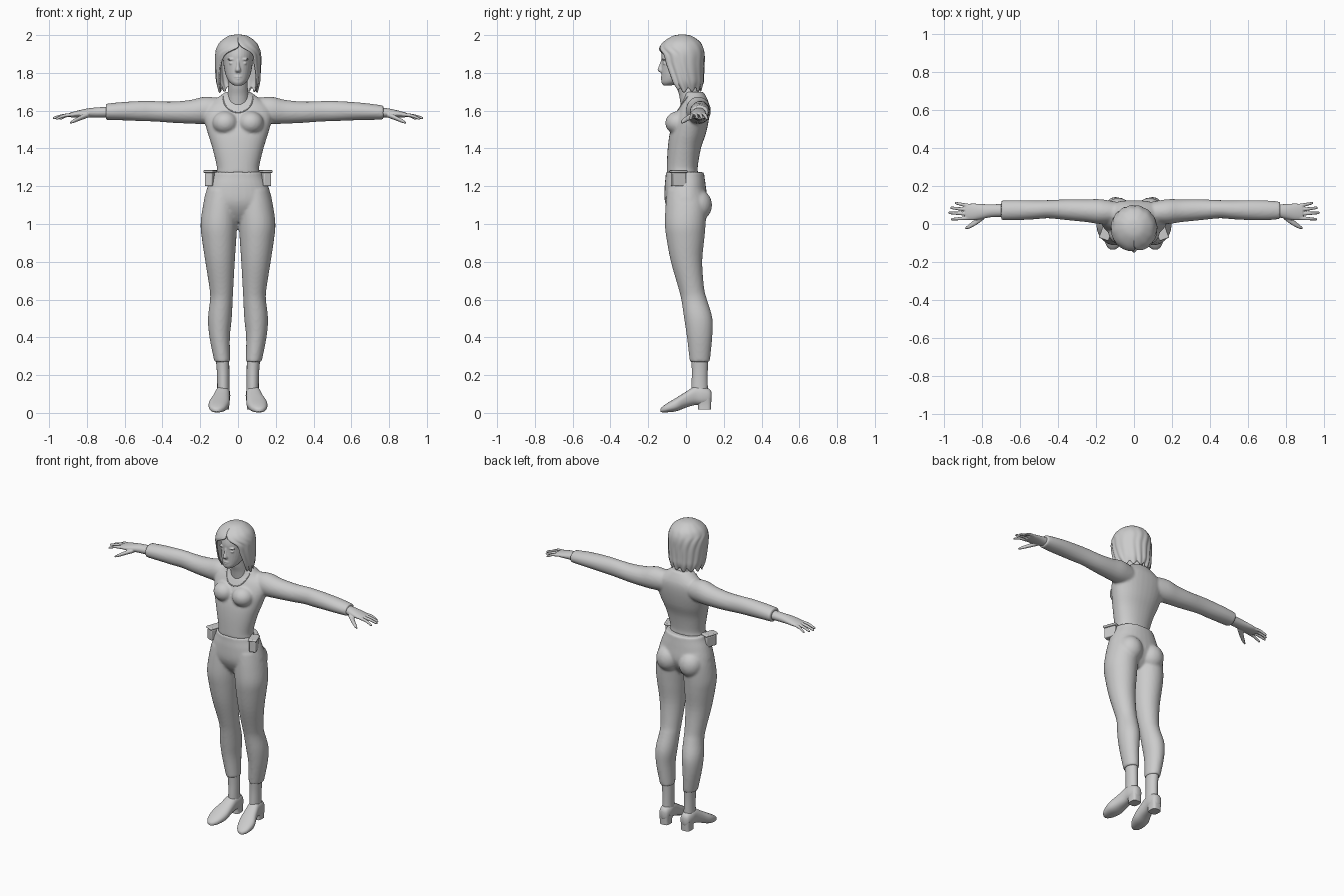
import bpy, bmesh, math
from mathutils import Matrix, Vector

def smooth_rows(rows, steps=4):
    """Catmull-Rom interpolation of a list of equal-length tuples."""
    out = []
    for i in range(len(rows) - 1):
        p0, p1, p2, p3 = (rows[max(i - 1, 0)], rows[i], rows[i + 1], rows[min(i + 2, len(rows) - 1)])
        for s in range(steps):
            t = s / steps
            out.append([0.5 * (2 * b + (c - a) * t + (2 * a - 5 * b + 4 * c - d) * t * t
                        + (3 * b - a - 3 * c + d) * t ** 3) for a, b, c, d in zip(p0, p1, p2, p3)])
    return out + [list(rows[-1])]

def loft(bm, axis, rows, side=1, n=32, power=2.0):
    """Rows are (position on axis, centre u, centre v, radius u, radius v)."""
    rings = []
    for t, cu, cv, ru, rv in smooth_rows(rows):
        ring = []
        for k in range(n):
            a = 2 * math.pi * k / n
            c, s = math.cos(a), math.sin(a)
            u = cu + ru * math.copysign(abs(c) ** (2 / power), c)
            v = cv + rv * math.copysign(abs(s) ** (2 / power), s)
            x, y, z = {'x': (t, u, v), 'y': (u, t, v), 'z': (u, v, t)}[axis]
            ring.append(bm.verts.new((x * side, y, z)))
        rings.append(ring)
    for r0, r1 in zip(rings, rings[1:]):
        for k in range(n):
            bm.faces.new((r0[k], r0[(k + 1) % n], r1[(k + 1) % n], r1[k]))
    bm.faces.new(rings[0])
    bm.faces.new(rings[-1])

def ball(bm, centre, radii):
    m = Matrix.Translation(centre) @ Matrix.Diagonal((*radii, 1))
    bmesh.ops.create_icosphere(bm, subdivisions=3, radius=1, matrix=m)

def finish(bm, name, voxel=None, smooth=4, angle=50):
    bmesh.ops.recalc_face_normals(bm, faces=bm.faces[:])
    me = bpy.data.meshes.new(name)
    bm.to_mesh(me)
    bm.free()
    ob = bpy.data.objects.new(name, me)
    bpy.context.collection.objects.link(ob)
    bpy.ops.object.select_all(action='DESELECT')
    ob.select_set(True)
    bpy.context.view_layer.objects.active = ob
    if voxel:  # fuse overlapping volumes into one skin
        r = ob.modifiers.new("fuse", 'REMESH')
        r.mode, r.voxel_size, r.use_smooth_shade = 'VOXEL', voxel, True
        s = ob.modifiers.new("soften", 'SMOOTH')
        s.factor, s.iterations = 0.5, smooth
    else:
        bpy.ops.object.shade_smooth_by_angle(angle=math.radians(angle))
    return ob

SIDES = (("left", 1), ("right", -1))

# Top: torso, bust and sleeves
bm = bmesh.new()
loft(bm, 'z', [(1.265, 0, -.018, .118, .084), (1.30, 0, -.02, .112, .082), (1.40, 0, -.009, .135, .088),
               (1.48, 0, .01, .160, .096), (1.56, 0, .03, .18, .092), (1.62, 0, .045, .17, .080),
               (1.66, 0, .05, .12, .064), (1.70, 0, .04, .065, .052)], power=2.2)
for name, s in SIDES:
    ball(bm, (s * .068, -.042, 1.535), (.068, .068, .062))
    sleeve = [(.06, .06, 1.60, .05, .06), (.17, .065, 1.602, .065, .072), (.25, .07, 1.594, .060, .063),
              (.35, .075, 1.592, .055, .056), (.45, .078, 1.597, .048, .054), (.52, .075, 1.598, .050, .053),
              (.62, .073, 1.597, .053, .048), (.70, .072, 1.594, .052, .043)]
    if s > 0:  # this sleeve is worn longer
        sleeve.append((.77, .072, 1.590, .046, .037))
    loft(bm, 'x', sleeve, s)
top = finish(bm, "long_sleeved_top", .008)

# Neckline edge laid on the chest
bpy.context.view_layer.update()
dg = bpy.context.evaluated_depsgraph_get()
pts = []
for i in range(25):
    a = math.pi * i / 24
    hit, loc, _, _ = top.ray_cast(Vector((.08 * math.cos(a), -.5, 1.675 - .085 * math.sin(a))),
                                  Vector((0, 1, 0)), depsgraph=dg)
    if hit:
        pts.append(loc)
if len(pts) > 1:
    cu = bpy.data.curves.new("neckline", 'CURVE')
    cu.dimensions, cu.bevel_depth = '3D', .003
    sp = cu.splines.new('POLY')
    sp.points.add(len(pts) - 1)
    for p, co in zip(sp.points, pts):
        p.co = (*co, 1)
    bpy.context.collection.objects.link(bpy.data.objects.new("neckline", cu))

# Trousers: pelvis, seat and both legs
bm = bmesh.new()
loft(bm, 'z', [(1.01, 0, 0, .12, .05), (1.06, 0, 0, .165, .088), (1.12, 0, 0, .181, .112),
               (1.20, 0, -.004, .16, .109), (1.25, 0, -.005, .138, .103), (1.275, 0, -.006, .13, .101)], power=2.2)
for name, s in SIDES:
    ball(bm, (s * .082, .060, 1.10), (.078, .078, .085))
    loft(bm, 'z', [(.27, .083, .073, .042, .053), (.40, .097, .072, .054, .067), (.50, .096, .065, .063, .075),
                   (.60, .088, .043, .060, .068), (.66, .088, .028, .063, .068), (.80, .095, .003, .078, .083),
                   (.92, .100, -.003, .091, .100), (1.0, .101, -.004, .097, .108), (1.1, .093, 0, .092, .108),
                   (1.18, .085, -.005, .080, .095)], s)
finish(bm, "trousers", .008)

for name, s in SIDES:
    # Hip pockets with flaps
    for part, size, z in (("pocket", (.042, .075, .07), 1.235), ("pocket_flap", (.054, .088, .014), 1.278)):
        bm = bmesh.new()
        bmesh.ops.create_cube(bm, size=1, matrix=Matrix.Translation((s * .145, -.04, z))
                              @ Matrix.Rotation(s * .35, 4, 'Z') @ Matrix.Diagonal((*size, 1)))
        ob = finish(bm, f"{name}_{part}")
        b = ob.modifiers.new("round", 'BEVEL')
        b.width, b.segments = .006, 3

    # Ankle
    bm = bmesh.new()
    loft(bm, 'z', [(.09, .078, .072, .033, .045), (.15, .078, .072, .032, .043), (.22, .079, .073, .033, .042),
                   (.30, .083, .073, .036, .046)], s)
    finish(bm, f"{name}_ankle")

    # Pointed shoe and its block heel
    bm = bmesh.new()
    loft(bm, 'y', [(.136, .078, .085, .014, .022), (.125, .078, .085, .030, .040), (.09, .079, .090, .038, .050),
                   (.05, .082, .092, .039, .050), (0, .09, .070, .046, .042), (-.05, .101, .045, .054, .036),
                   (-.10, .108, .027, .043, .024), (-.125, .111, .018, .026, .015), (-.135, .112, .014, .010, .008)],
         s, power=2.4)
    finish(bm, f"{name}_shoe")
    bm = bmesh.new()
    loft(bm, 'z', [(.018, .078, .098, .031, .034), (.045, .078, .098, .031, .035), (.08, .078, .096, .035, .038)],
         s, power=3.5)
    finish(bm, f"{name}_shoe_heel")

    # Hand: palm, four fingers and thumb
    bm = bmesh.new()
    loft(bm, 'x', [(.66, .072, 1.593, .034, .029), (.75, .070, 1.590, .034, .027), (.80, .066, 1.587, .039, .024),
                   (.85, .064, 1.582, .044, .018), (.89, .064, 1.577, .041, .012)], s)
    for x1, y0, y1, z1 in ((.945, .096, .110, 1.556), (.968, .075, .085, 1.559),
                           (.980, .053, .059, 1.560), (.965, .032, .025, 1.556)):
        xm = (.87 + x1) / 2
        loft(bm, 'x', [(.87, y0, 1.579, .011, .010), (xm, (y0 + y1) / 2, 1.574, .009, .009),
                       (x1 - .006, y1, z1 + .002, .007, .007), (x1, y1, z1, .003, .003)], s, n=12)
    loft(bm, 'x', [(.79, .045, 1.578, .020, .014), (.83, .014, 1.563, .018, .013),
                   (.87, -.013, 1.545, .012, .010), (.89, -.022, 1.535, .004, .004)], s, n=12)
    finish(bm, f"{name}_hand", .0035, 2)

# Head: skull, neck, nose, lips, brows and eyes
bm = bmesh.new()
loft(bm, 'z', [(1.733, 0, -.100, .020, .020), (1.75, 0, -.075, .044, .055), (1.78, 0, -.050, .062, .080),
               (1.82, 0, -.030, .073, .100), (1.86, 0, -.025, .078, .104), (1.90, 0, -.022, .082, .107),
               (1.95, 0, -.02, .076, .092), (1.982, 0, -.02, .04, .05)])
loft(bm, 'z', [(1.62, 0, .035, .062, .062), (1.68, 0, .022, .057, .058), (1.73, 0, .005, .051, .055),
               (1.80, 0, 0, .05, .058)])
loft(bm, 'z', [(1.803, 0, -.126, .013, .012), (1.815, 0, -.132, .015, .019), (1.84, 0, -.128, .009, .014),
               (1.872, 0, -.122, .008, .009)], n=16)
ball(bm, (0, -.124, 1.779), (.022, .010, .006))
ball(bm, (0, -.123, 1.768), (.019, .010, .006))
for name, s in SIDES:
    ball(bm, (s * .034, -.117, 1.872), (.024, .010, .006))
    ball(bm, (s * .033, -.111, 1.851), (.015, .012, .008))
finish(bm, "head_and_neck", .004, 2)

# Bob haircut: rows are (z, centre y, radius x, radius y, face opening on each side in degrees)
rows = smooth_rows([(2.0, -.02, 0, 0, 0, 0), (1.993, -.02, .045, .045, 0, 0), (1.965, -.022, .088, .09, 0, 0),
                    (1.935, -.025, .108, .112, 0, 12), (1.90, -.025, .117, .119, 34, 40),
                    (1.85, -.022, .118, .115, 50, 46), (1.79, -.018, .115, .108, 58, 55),
                    (1.75, -.014, .110, .102, 63, 61), (1.715, -.010, .098, .088, 72, 70)])
bm = bmesh.new()
N = 96
grid = []
for i, (z, cy, rx, ry, left, right) in enumerate(rows):
    f = i / (len(rows) - 1)
    row = []
    for k in range(N + 1):
        a = math.radians(right + (360 - right - left) * k / N)
        wave = 1 + .022 * f * math.sin(k * 2 * math.pi / 8) + .012 * f * math.sin(k * .9)
        tip = .012 * f ** 8 * math.sin(k * 2 * math.pi / 12) - .012 * f ** 4 * abs(math.cos(a / 2)) ** 2
        row.append(bm.verts.new((rx * wave * math.sin(a), cy - ry * wave * math.cos(a), z + tip)))
    grid.append(row)
for r0, r1 in zip(grid, grid[1:]):
    for k in range(N):
        bm.faces.new((r0[k], r0[k + 1], r1[k + 1], r1[k]))
bmesh.ops.remove_doubles(bm, verts=bm.verts[:], dist=.0003)
hair = finish(bm, "bob_hair", angle=60)
sol = hair.modifiers.new("thickness", 'SOLIDIFY')
sol.thickness, sol.offset = .008, 0
